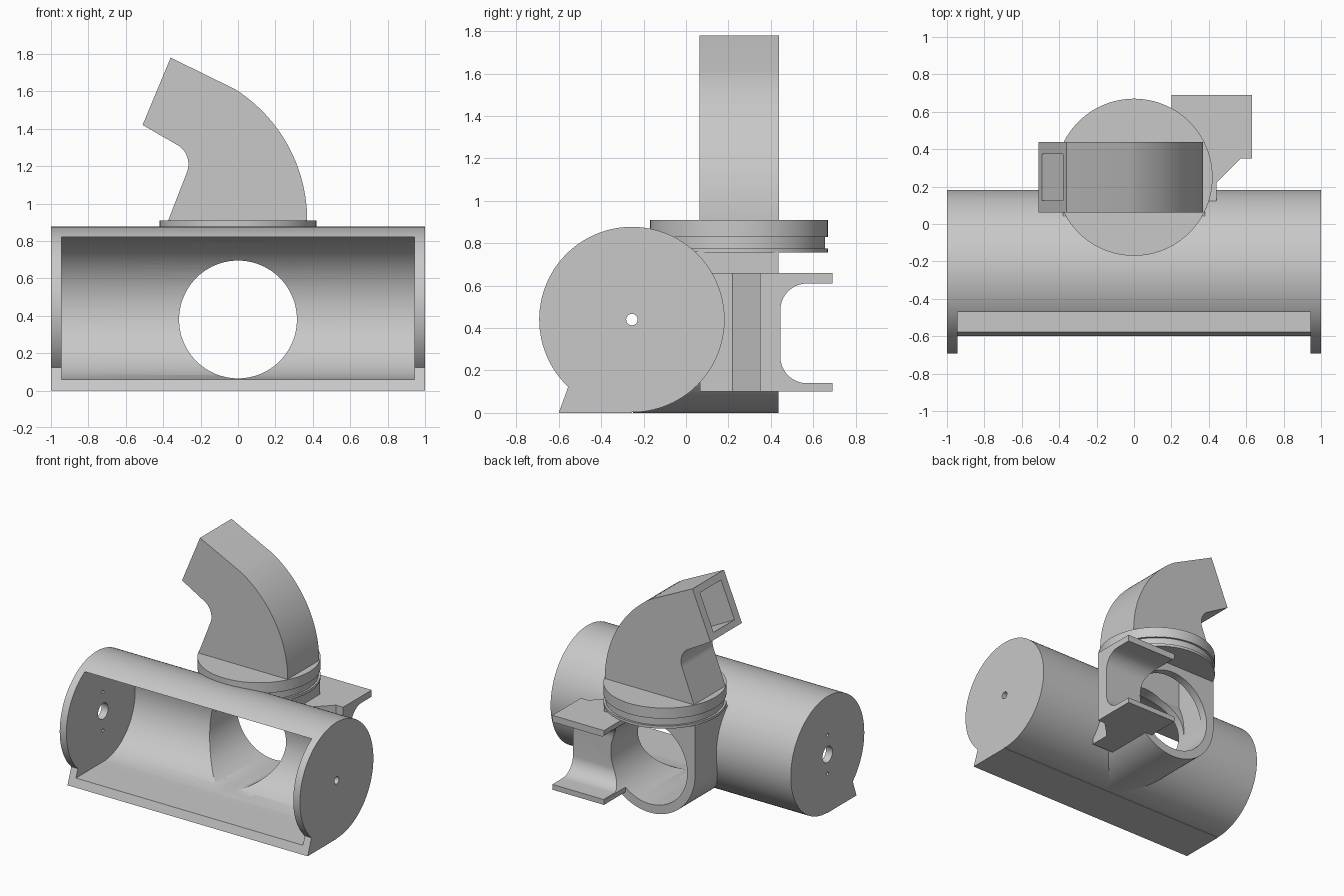
import bpy, bmesh
from math import sin, cos, radians

if "Cube" in bpy.data.objects:
    bpy.data.objects.remove(bpy.data.objects["Cube"], do_unlink=True)

grey = bpy.data.materials.new("light_grey")
grey.use_nodes = True
grey.diffuse_color = (0.58, 0.58, 0.58, 1)
grey.node_tree.nodes["Principled BSDF"].inputs["Base Color"].default_value = (0.58, 0.58, 0.58, 1)


def arc(cu, cv, r, start, end, n=48):
    """Points along a circular arc, angles in degrees."""
    angles = [radians(start + (end - start) * i / n) for i in range(n + 1)]
    return [(cu + r * cos(a), cv + r * sin(a)) for a in angles]


def circle(cu, cv, r, n=96):
    return arc(cu, cv, r, 0, 360, n)[:-1]


def prism(name, axis, profile, low, high):
    """Extrude a 2D profile along an axis."""
    place = {"x": lambda u, v, t: (t, u, v),
             "y": lambda u, v, t: (u, t, v),
             "z": lambda u, v, t: (u, v, t)}[axis]
    bm = bmesh.new()
    a = [bm.verts.new(place(u, v, low)) for u, v in profile]
    b = [bm.verts.new(place(u, v, high)) for u, v in profile]
    bm.faces.new(a)
    bm.faces.new(b)
    for i in range(len(a)):
        j = (i + 1) % len(a)
        bm.faces.new((a[i], a[j], b[j], b[i]))
    bmesh.ops.recalc_face_normals(bm, faces=bm.faces)
    mesh = bpy.data.meshes.new(name)
    bm.to_mesh(mesh)
    bm.free()
    mesh.materials.append(grey)
    ob = bpy.data.objects.new(name, mesh)
    bpy.context.collection.objects.link(ob)
    return ob


def combine(ob, *others, operation="DIFFERENCE"):
    """Apply boolean operations, then shade smooth with sharp edges."""
    for other in others:
        mod = ob.modifiers.new("boolean", "BOOLEAN")
        mod.operation = operation
        mod.solver = "EXACT"
        mod.object = other
    bpy.ops.object.select_all(action="DESELECT")
    bpy.context.view_layer.objects.active = ob
    ob.select_set(True)
    for mod in list(ob.modifiers):
        bpy.ops.object.modifier_apply(modifier=mod.name)
    bpy.ops.object.shade_smooth_by_angle(angle=radians(25))


DY, DZ, DR = -0.255, 0.44, 0.437     # drum axis and radius
BZ = 0.38                            # bore axis height
CY = 0.25                            # collar centre

# Cutters: drum cavity with front opening, bore, air duct, axle holes
cavity = prism("cavity_cutter", "x",
               arc(DY, DZ, 0.38, -90, 90) + [(-0.9, 0.82), (-0.9, 0.06)], -0.945, 0.945)
bore = prism("bore_cutter", "y", circle(0, BZ, 0.315), -0.25, 0.9)
duct = prism("duct_cutter", "y",
             [(-0.315, 0.4), (-0.315, 0.91)] + arc(-0.385, 1.21, 0.175, -24, 65, 16)
             + [(-0.58, 1.51), (-0.47, 1.778)] + arc(-0.46, 0.91, 0.775, 57.5, 0, 32)
             + [(0.315, 0.4)], CY - 0.125, CY + 0.125)
axle = prism("axle_cutter", "x", circle(DY, DZ, 0.027, 32), 0.9, 1.1)
motor = prism("motor_cutter", "x", circle(DY, DZ, 0.06, 40), -1.1, -0.9)
screws = [prism("screw_cutter", "x", circle(DY, DZ + s * 0.145, 0.012, 16), -1.1, -0.9)
          for s in (-1, 1)]

# Drum housing with its wedge foot
housing = prism("drum_housing", "x",
                [(-0.6, 0)] + [(DY, 0)] + arc(DY, DZ, DR, -90, 226.6, 120), -1, 1)
combine(housing, cavity, bore, axle, motor, *screws)

# Round-bottomed outlet tube rising to the collar
tube = prism("outlet_tube", "y",
             arc(0, BZ, 0.38, 180, 360, 64) + [(0.38, 0.76), (-0.38, 0.76)], -0.25, 0.435)
combine(tube, cavity, bore, duct)

# Channel-shaped mounting bracket, trimmed to its plan outline
bracket = prism("mounting_bracket", "x",
                [(0.065, 0.1), (0.69, 0.1), (0.69, 0.14)]
                + arc(0.57, 0.265, 0.125, 270, 180, 16)
                + arc(0.57, 0.485, 0.125, 180, 90, 16)
                + [(0.69, 0.61), (0.69, 0.66), (0.065, 0.66)], 0.1, 0.8)
plan = prism("plan_trimmer", "z",
             [(0.2, 0.8), (0.63, 0.8), (0.63, 0.35), (0.57, 0.35),
              (0.44, 0.22), (0.44, 0), (0.2, 0)], 0, 0.8)
combine(bracket, plan, operation="INTERSECT")
combine(bracket, cavity, bore)

# Grooved round collar
for name, r, low, high in (("collar_top", 0.42, 0.83, 0.91),
                           ("collar_groove", 0.405, 0.765, 0.84),
                           ("collar_bottom", 0.42, 0.755, 0.775)):
    combine(prism(name, "z", circle(0, CY, r), low, high), cavity, duct)

# Curved rectangular nozzle
nozzle = prism("nozzle", "y",
               [(-0.375, 0.905)] + arc(-0.385, 1.21, 0.12, -24, 65, 16)
               + [(-0.51, 1.42), (-0.36, 1.78)] + arc(-0.46, 0.91, 0.83, 57.5, 0, 32)
               + [(0.37, 0.905)], CY - 0.1875, CY + 0.1875)
combine(nozzle, duct)

for cutter in [cavity, bore, duct, axle, motor, plan] + screws:
    bpy.data.objects.remove(cutter, do_unlink=True)
